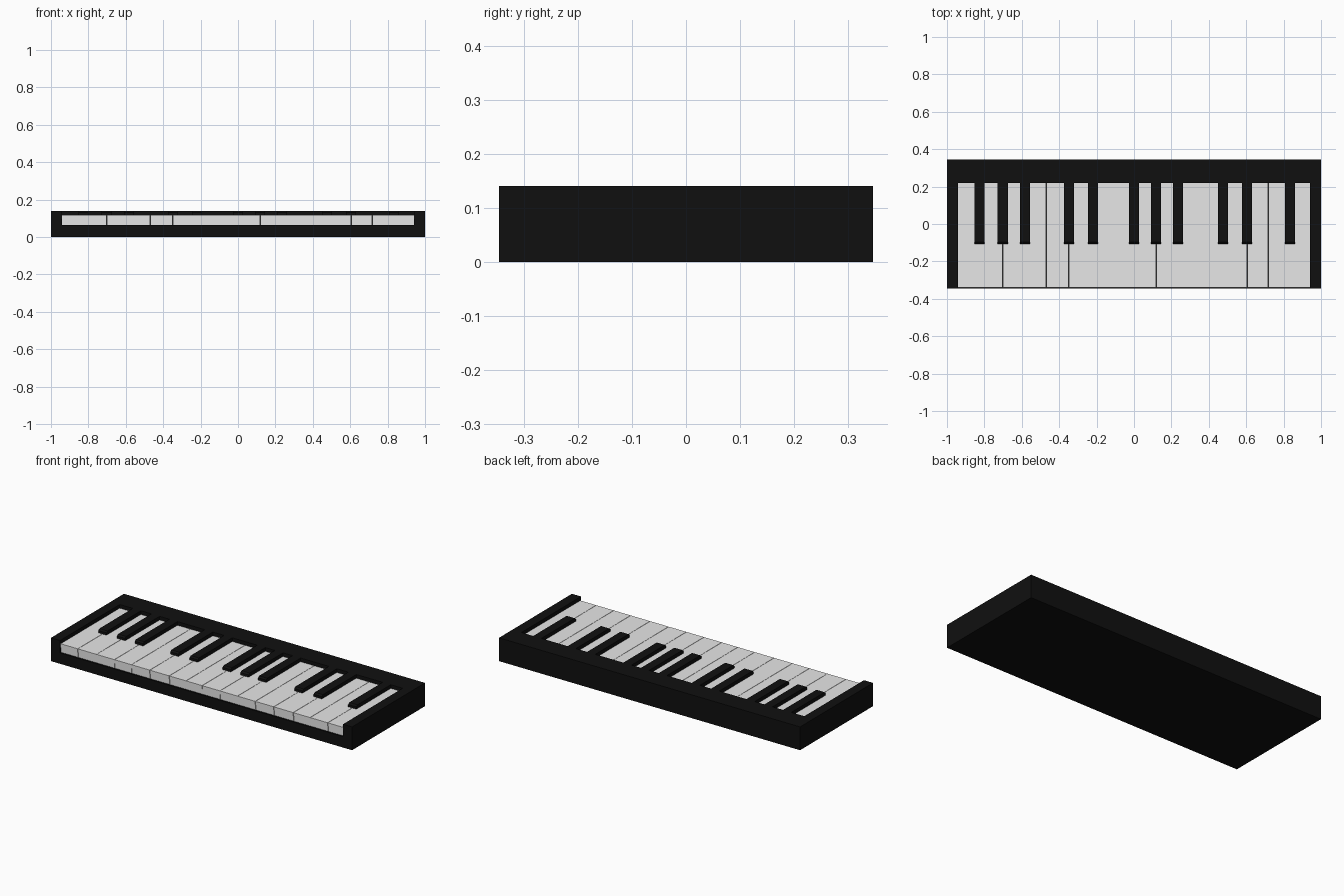
import bpy
import bmesh

if "Cube" in bpy.data.objects:
    bpy.data.objects.remove(bpy.data.objects["Cube"], do_unlink=True)


def material(name, value):
    mat = bpy.data.materials.new(name)
    mat.use_nodes = True
    colour = (value, value, value, 1)
    mat.diffuse_color = colour
    mat.node_tree.nodes["Principled BSDF"].inputs["Base Color"].default_value = colour
    return mat


BLACK = material("black", 0.005)
WHITE = material("ivory_white", 0.8)


def prism(name, points, offset, mat):
    """Extrude a closed outline of 3D points along an offset vector."""
    bm = bmesh.new()
    face = bm.faces.new([bm.verts.new(p) for p in points])
    new = bmesh.ops.extrude_face_region(bm, geom=[face])["geom"]
    bmesh.ops.translate(bm, vec=offset,
                        verts=[g for g in new if isinstance(g, bmesh.types.BMVert)])
    bmesh.ops.recalc_face_normals(bm, faces=bm.faces[:])
    mesh = bpy.data.meshes.new(name)
    bm.to_mesh(mesh)
    bm.free()
    mesh.materials.append(mat)
    obj = bpy.data.objects.new(name, mesh)
    bpy.context.collection.objects.link(obj)
    return obj


def side_prism(name, profile, x0, x1, mat):
    """Extrude a (y, z) side profile from x0 to x1."""
    return prism(name, [(x0, y, z) for y, z in profile], (x1 - x0, 0, 0), mat)


DEPTH, INNER, BACK = 0.346, 0.94, 0.22
BED, KEY_TOP, TOP = 0.065, 0.118, 0.14

# Case: U-shaped surround open at the front, with a key bed inside
outline = [(-1, -DEPTH), (-INNER, -DEPTH), (-INNER, BACK), (INNER, BACK),
           (INNER, -DEPTH), (1, -DEPTH), (1, DEPTH), (-1, DEPTH)]
prism("case_surround", [(x, y, 0) for x, y in outline], (0, 0, TOP), BLACK)
side_prism("key_bed", [(-DEPTH, 0), (BACK, 0), (BACK, BED), (-DEPTH, BED)],
           -INNER, INNER, BLACK)

# White keys: a thin overhanging lip at the front, hairline gaps between
edges = [-INNER, -0.826, -0.702, -0.583, -0.47, -0.348, -0.219, -0.107, 0,
         0.118, 0.235, 0.353, 0.476, 0.605, 0.717, 0.834, INNER]
white_profile = [(-0.336, BED), (BACK, BED), (BACK, KEY_TOP),
                 (-0.340, KEY_TOP), (-0.340, 0.097), (-0.336, 0.097)]
GAP = 0.001
for i, (a, b) in enumerate(zip(edges, edges[1:])):
    left = a if i == 0 else a + GAP
    right = b if i == 15 else b - GAP
    side_prism(f"white_key_{i + 1}", white_profile, left, right, WHITE)

# Black keys: sloped front tips, one over most of the gaps
black_profile = [(-0.107, KEY_TOP - 0.01), (BACK, KEY_TOP - 0.01), (BACK, TOP),
                 (-0.097, TOP), (-0.107, TOP - 0.008)]
for i, x in enumerate(edges[1:-1]):
    if i not in (3, 6, 10, 13):
        side_prism(f"black_key_{i + 1}", black_profile, x - 0.027, x + 0.027, BLACK)
